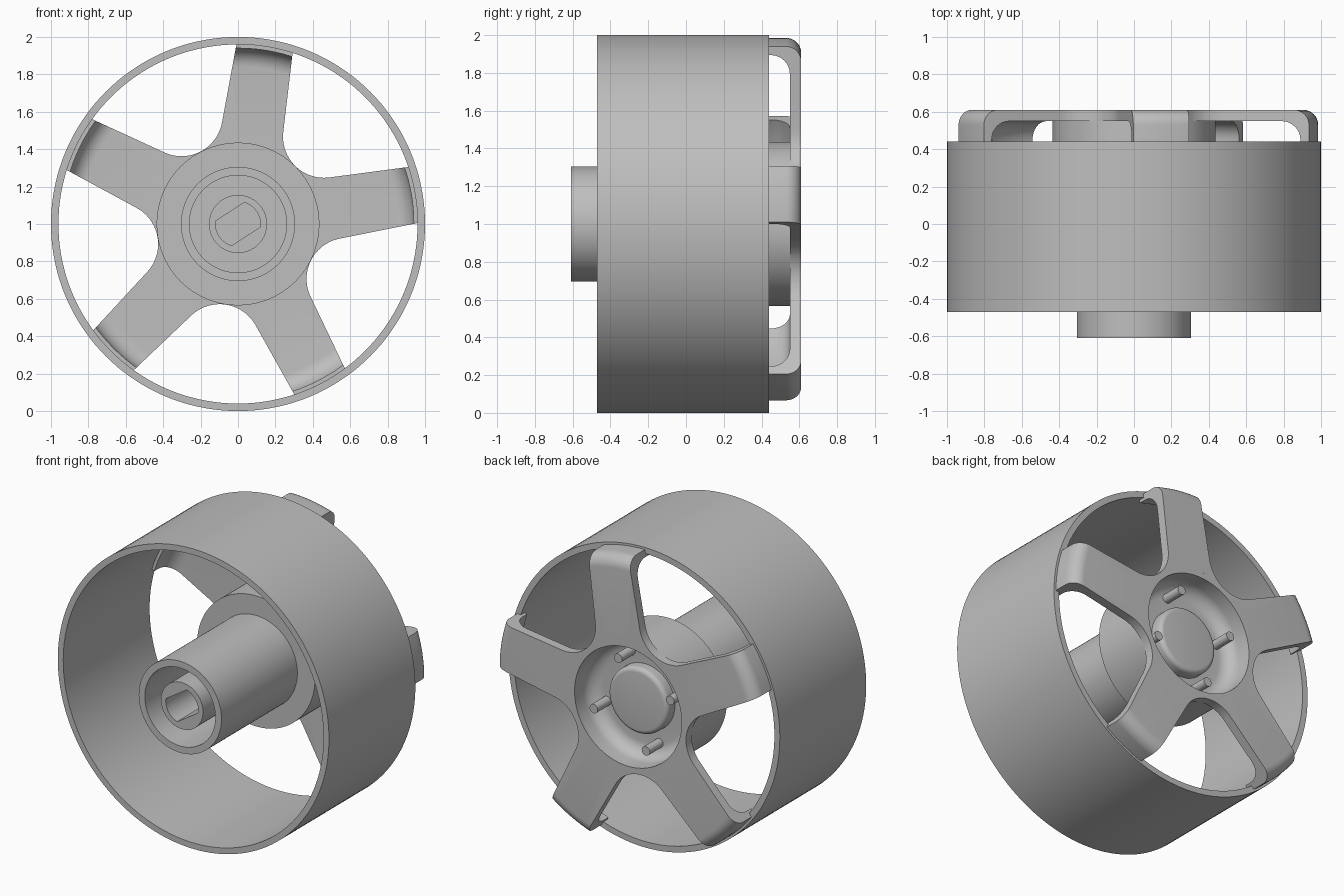
import bpy, bmesh, math
from math import cos, sin, pi, radians

cube = bpy.data.objects.get("Cube")
if cube:
    bpy.data.objects.remove(cube, do_unlink=True)

SEGMENTS = 144
SPOKES = 5
FIRST_SPOKE = radians(81.4)

grey = bpy.data.materials.new("plain grey")
grey.use_nodes = True
grey.diffuse_color = (0.52, 0.52, 0.52, 1)
grey.node_tree.nodes["Principled BSDF"].inputs["Base Color"].default_value = grey.diffuse_color


def finish(name, bm):
    """Turn a bmesh into a smooth-shaded object at axle height."""
    bmesh.ops.remove_doubles(bm, verts=bm.verts, dist=0.0001)
    bmesh.ops.recalc_face_normals(bm, faces=bm.faces)
    mesh = bpy.data.meshes.new(name)
    bm.to_mesh(mesh)
    bm.free()
    mesh.materials.append(grey)
    obj = bpy.data.objects.new(name, mesh)
    obj.location.z = 1
    bpy.context.collection.objects.link(obj)
    return obj


def smooth(obj):
    bpy.ops.object.select_all(action='DESELECT')
    obj.select_set(True)
    bpy.context.view_layer.objects.active = obj
    bpy.ops.object.shade_smooth_by_angle(angle=radians(30))


def arc(cx, cy, radius, start, end, steps=8):
    angles = [radians(start + (end - start) * i / steps) for i in range(steps + 1)]
    return [(cx + radius * cos(a), cy + radius * sin(a)) for a in angles]


def lathe(name, profile, closed=False):
    """Revolve (radius, y) points about the y axis; a radius may depend on the angle."""
    bm = bmesh.new()
    rings = []
    for r, y in profile:
        ring = []
        for i in range(SEGMENTS):
            a = 2 * pi * i / SEGMENTS
            d = r(a) if callable(r) else r
            ring.append(bm.verts.new((d * cos(a), y, d * sin(a))))
        rings.append(ring)
    pairs = list(zip(rings, rings[1:]))
    if closed:
        pairs.append((rings[-1], rings[0]))
    for p, q in pairs:
        for i in range(SEGMENTS):
            j = (i + 1) % SEGMENTS
            bm.faces.new((p[i], p[j], q[j], q[i]))
    return finish(name, bm)


# Rim barrel
smooth(lathe("rim", [(0.96, -0.47), (1, -0.47), (1, 0.44), (0.96, 0.44)], closed=True))

# Hub: hollow front sleeve, flange, dished back and centre boss
FLOOR = 0.35
hub = [(0, FLOOR), (0.26, FLOOR), (0.26, -0.61), (0.305, -0.61), (0.305, 0.19),
       (0.435, 0.19), (0.435, 0.61), (0.395, 0.61)]
hub += arc(0.305, 0.52, 0.09, 0, -90)
hub += [(0.22, 0.43)] + arc(0.19, 0.48, 0.03, 0, 90, 5) + [(0, 0.51)]
smooth(lathe("hub", hub))


# Axle socket with a double-flat bore
def bore(a):
    return min(0.12, 0.078 / max(abs(cos(a - radians(123))), 0.01))


smooth(lathe("axle_socket", [(0.155, FLOOR), (0.155, -0.59), (bore, -0.59), (bore, FLOOR)]))

# Spokes: a revolved plate with a bent edge, trimmed to a star outline
plate = [(0.42, 0.55)] + arc(0.84, 0.45, 0.10, 90, 0) + [(0.94, 0.40), (0.985, 0.40)]
plate += arc(0.905, 0.53, 0.08, 0, 90) + [(0.42, 0.61)]
spokes = lathe("spokes", plate, closed=True)

half = pi / SPOKES
valley = 0.656            # distance of each fillet centre from the axle
fillet = valley - 0.436
outline = []
for k in range(SPOKES):
    turn = FIRST_SPOKE + 2 * half * k
    local = [(1.1, -0.147), (1.1, 0.147)]
    local += arc(valley * cos(half), valley * sin(half), fillet, 268.2, 163.8, 24)
    outline += [(x * cos(turn) - y * sin(turn), x * sin(turn) + y * cos(turn)) for x, y in local]

bm = bmesh.new()
face = bm.faces.new([bm.verts.new((x, 0.2, z)) for x, z in outline])
moved = bmesh.ops.extrude_face_region(bm, geom=[face])["geom"]
bmesh.ops.translate(bm, vec=(0, 0.6, 0), verts=[v for v in moved if isinstance(v, bmesh.types.BMVert)])
star = finish("star_cutter", bm)

trim = spokes.modifiers.new("trim", 'BOOLEAN')
trim.operation = 'INTERSECT'
trim.solver = 'EXACT'
trim.object = star
bpy.context.view_layer.objects.active = spokes
bpy.ops.object.modifier_apply(modifier=trim.name)
bpy.data.objects.remove(star, do_unlink=True)
smooth(spokes)

# Four pins standing in the dished back
for k in range(4):
    a = radians(70 + 90 * k)
    bpy.ops.mesh.primitive_cylinder_add(
        vertices=24, radius=0.03, depth=0.16,
        location=(0.3 * cos(a), 0.49, 1 + 0.3 * sin(a)), rotation=(pi / 2, 0, 0))
    pin = bpy.context.object
    pin.name = f"pin_{k + 1}"
    pin.data.materials.append(grey)
    smooth(pin)
